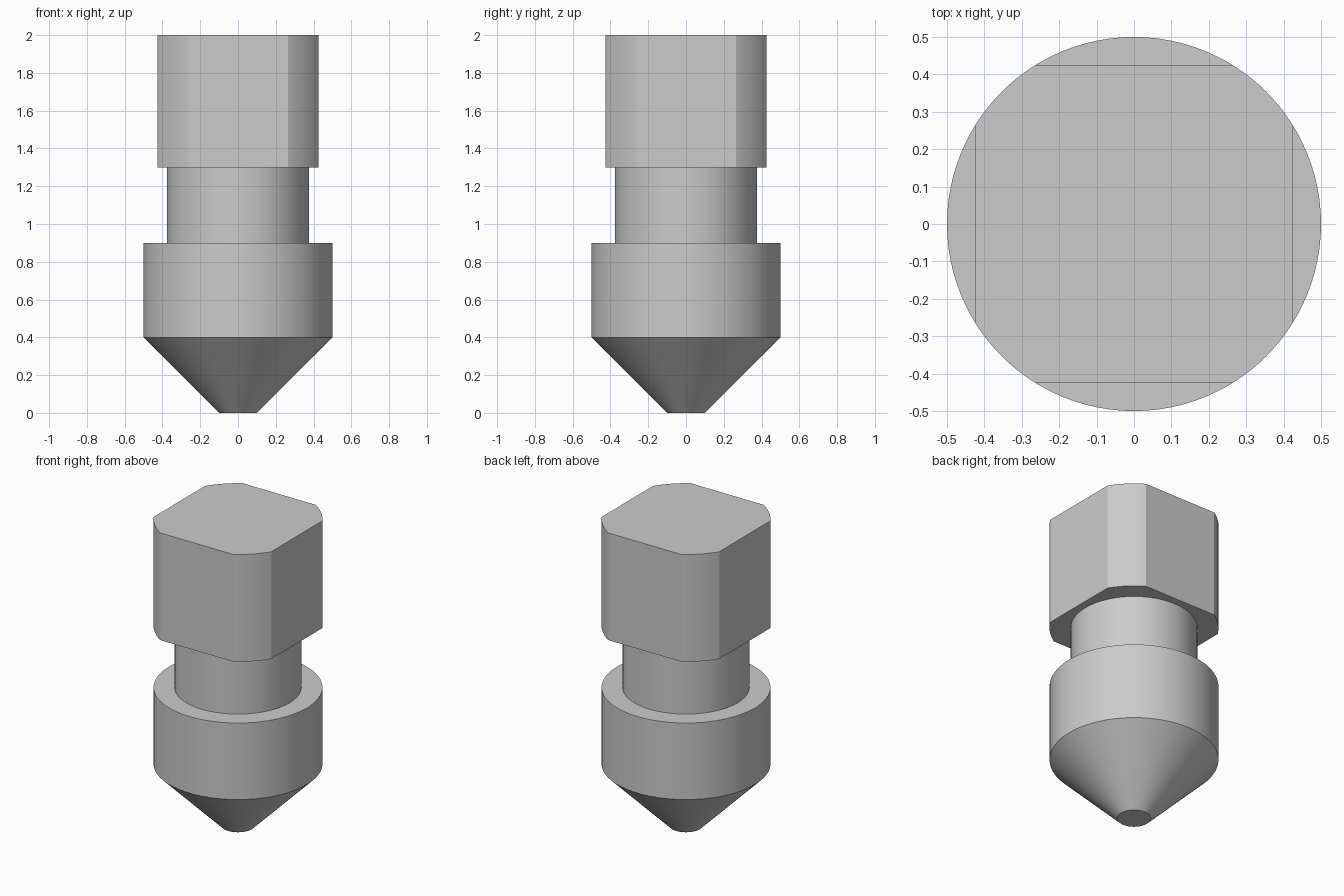
import bpy
import bmesh
from math import acos, cos, sin, pi, radians

cube = bpy.data.objects.get("Cube")
if cube:
    bpy.data.objects.remove(cube, do_unlink=True)

RADIUS = 0.5
FLAT = 0.425      # distance of each head flat from the axis
SEGMENTS = 96

metal = bpy.data.materials.new("grey_metal")
grey = (0.6, 0.6, 0.6, 1)
metal.use_nodes = True
metal.diffuse_color = grey
metal.node_tree.nodes["Principled BSDF"].inputs["Base Color"].default_value = grey


def circle(radius):
    return [(radius * cos(2 * pi * i / SEGMENTS), radius * sin(2 * pi * i / SEGMENTS))
            for i in range(SEGMENTS)]


def rounded_square(steps=14):
    """Circle cut by four flats: one corner arc per quadrant."""
    start = acos(FLAT / RADIUS)
    sweep = pi / 2 - 2 * start
    angles = [q * pi / 2 + start + sweep * i / steps
              for q in range(4) for i in range(steps + 1)]
    return [(RADIUS * cos(a), RADIUS * sin(a)) for a in angles]


def loft(name, sections):
    """Skin a stack of (outline, height) sections and cap both ends."""
    bm = bmesh.new()
    rings = [[bm.verts.new((x, y, z)) for x, y in outline] for outline, z in sections]
    for low, high in zip(rings, rings[1:]):
        for i in range(len(low)):
            j = (i + 1) % len(low)
            bm.faces.new((low[i], low[j], high[j], high[i]))
    bm.faces.new(rings[0][::-1])
    bm.faces.new(rings[-1])
    mesh = bpy.data.meshes.new(name)
    bm.to_mesh(mesh)
    bm.free()
    mesh.materials.append(metal)
    obj = bpy.data.objects.new(name, mesh)
    bpy.context.collection.objects.link(obj)
    bpy.ops.object.select_all(action="DESELECT")
    obj.select_set(True)
    bpy.context.view_layer.objects.active = obj
    bpy.ops.object.shade_smooth_by_angle(angle=radians(20))
    return obj


# Cone tip, collar and neck turned as one body; the neck runs into the head
loft("tip_collar_and_neck", [
    (circle(0.1), 0), (circle(RADIUS), 0.4), (circle(RADIUS), 0.9),
    (circle(0.375), 0.9), (circle(0.375), 1.32)])

# Square head with rounded corners
loft("square_head", [(rounded_square(), 1.3), (rounded_square(), 2)])
